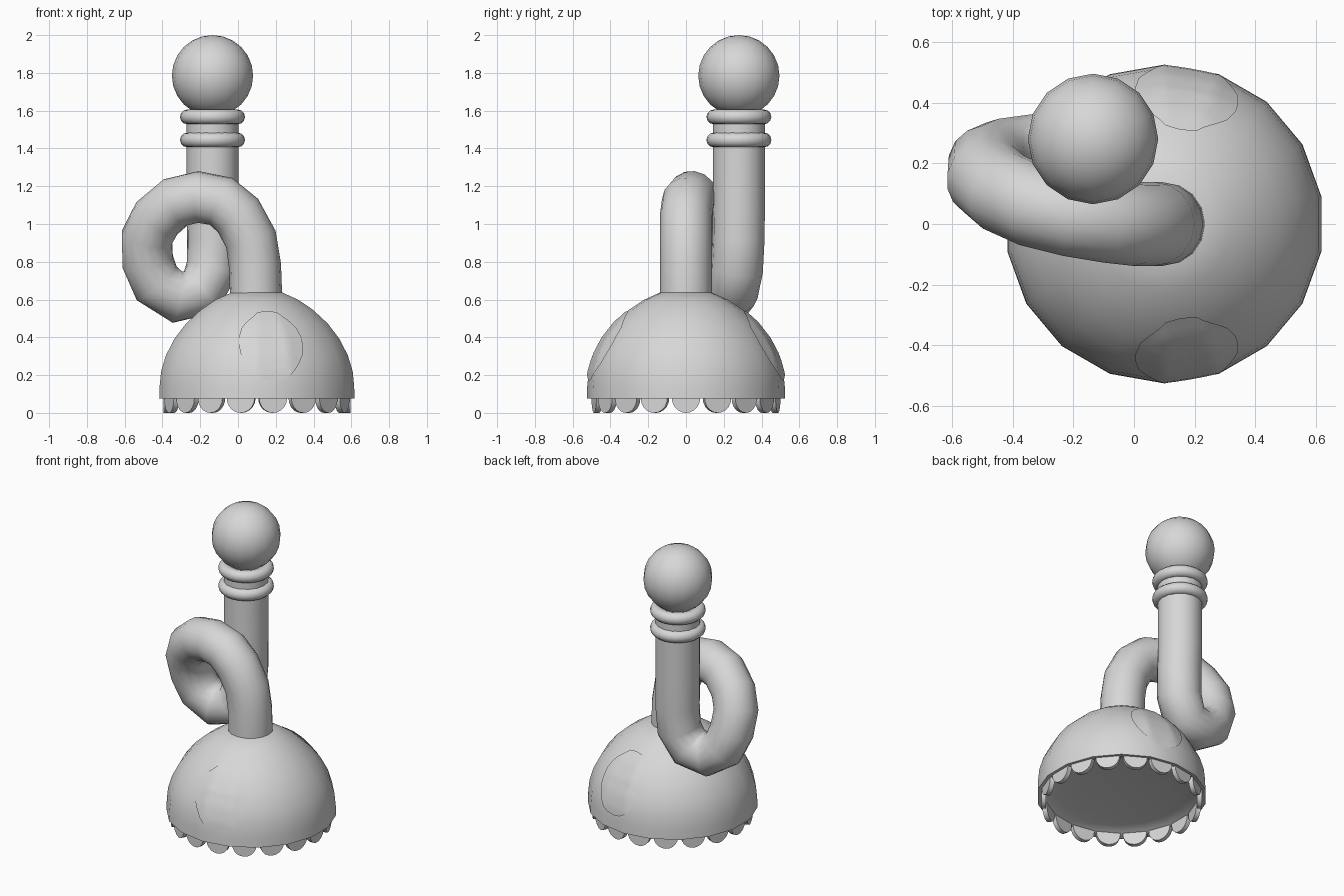
import bpy, bmesh, math
from mathutils import Vector, Matrix

cube = bpy.data.objects.get("Cube")
if cube:
    bpy.data.objects.remove(cube, do_unlink=True)

grey = bpy.data.materials.new("light_grey")
grey.use_nodes = True
colour = (0.68, 0.68, 0.68, 1)
grey.diffuse_color = colour
for node in grey.node_tree.nodes:
    if node.type == 'BSDF_PRINCIPLED':
        node.inputs["Base Color"].default_value = colour


def finish(obj, name, angle=40):
    obj.name = name
    obj.data.materials.clear()
    obj.data.materials.append(grey)
    bpy.ops.object.select_all(action='DESELECT')
    obj.select_set(True)
    bpy.context.view_layer.objects.active = obj
    bpy.ops.object.shade_smooth_by_angle(angle=math.radians(angle))
    return obj


def from_bmesh(bm, name):
    bmesh.ops.recalc_face_normals(bm, faces=bm.faces)
    mesh = bpy.data.meshes.new(name)
    bm.to_mesh(mesh)
    bm.free()
    obj = bpy.data.objects.new(name, mesh)
    bpy.context.collection.objects.link(obj)
    return finish(obj, name)


def lathe(name, profile, sides, centre, start):
    """Revolve (radius, height) points about a vertical axis, capping both ends."""
    bm = bmesh.new()
    rings = []
    for r, z in profile:
        ring = []
        for i in range(sides):
            a = start + math.tau * i / sides
            ring.append(bm.verts.new((centre[0] + r * math.cos(a), centre[1] + r * math.sin(a), z)))
        rings.append(ring)
    for lower, upper in zip(rings, rings[1:]):
        for i in range(sides):
            j = (i + 1) % sides
            bm.faces.new((lower[i], lower[j], upper[j], upper[i]))
    bm.faces.new(rings[0])
    bm.faces.new(rings[-1])
    return from_bmesh(bm, name)


SIDES = 18
BASE_X = 0.1
HEAD = (-0.135, 0.28)

# Dome with a very shallow recessed underside
recess = [(0.485 * math.cos(a), 0.08 + 0.045 * math.sin(a))
          for a in (math.radians(17 * k) for k in range(5, -1, -1))]
outer = [(0.525, 0.075), (0.523, 0.14), (0.515, 0.22), (0.489, 0.305), (0.443, 0.393),
         (0.38, 0.474), (0.3, 0.547), (0.22, 0.6), (0.137, 0.637)]
dome = lathe("dome_body", recess + outer, SIDES, (BASE_X, 0), math.pi / SIDES)

# Scalloped teeth around the lower rim
for i in range(SIDES):
    a = math.tau * i / SIDES
    bm = bmesh.new()
    place = (Matrix.Translation((BASE_X + 0.48 * math.cos(a), 0.48 * math.sin(a), 0.078))
             @ Matrix.Rotation(a, 4, 'Z') @ Matrix.Rotation(math.pi / 2, 4, 'Y'))
    bmesh.ops.create_cone(bm, cap_ends=True, segments=20, radius1=0.075,
                          radius2=0.075, depth=0.03, matrix=place)
    # Keep only the lower half of each disc
    bmesh.ops.bisect_plane(bm, geom=bm.verts[:] + bm.edges[:] + bm.faces[:],
                           plane_co=(0, 0, 0.085), plane_no=(0, 0, 1), clear_outer=True)
    bmesh.ops.scale(bm, verts=bm.verts, vec=(1, 1, 1.04),
                    space=Matrix.Translation((0, 0, -0.078)))
    from_bmesh(bm, "rim_tooth_" + str(i + 1))

# Thin oval pads wrapped onto the dome, front and back
for name, side in (("front_pad", -1), ("back_pad", 1)):
    normal = Vector((0.07, side * 0.4, 0.21)).normalized()
    centre = Vector((BASE_X, 0, 0.14)) + normal * 0.56
    across = Vector((0, 0, 1)).cross(normal).normalized()
    up = normal.cross(across)
    bm = bmesh.new()
    hub = bm.verts.new(centre)
    previous = None
    for k in range(1, 7):
        ring = [bm.verts.new(centre + across * (0.197 * k / 6 * math.cos(t))
                             + up * (0.245 * k / 6 * math.sin(t)))
                for t in (math.tau * i / 24 for i in range(24))]
        for i in range(24):
            j = (i + 1) % 24
            if previous:
                bm.faces.new((previous[i], ring[i], ring[j], previous[j]))
            else:
                bm.faces.new((hub, ring[i], ring[j]))
        previous = ring
    pad = from_bmesh(bm, name)
    wrap = pad.modifiers.new("wrap", 'SHRINKWRAP')
    wrap.target = dome
    wrap.wrap_method = 'NEAREST_SURFACEPOINT'
    wrap.wrap_mode = 'OUTSIDE_SURFACE'
    wrap.offset = 0.007
    bpy.ops.object.modifier_move_to_index(modifier="wrap", index=0)

# Looping tube
path = [(0.095, 0, 0.6), (0.095, 0, 0.64), (0.09, 0, 0.78), (0.068, 0, 0.92),
        (0, 0, 1.045), (-0.09, 0.01, 1.12), (-0.21, 0.03, 1.143), (-0.33, 0.06, 1.115),
        (-0.43, 0.105, 1.03), (-0.482, 0.15, 0.93), (-0.478, 0.19, 0.8), (-0.43, 0.21, 0.685),
        (-0.32, 0.225, 0.612), (-0.2, 0.245, 0.64), (-0.138, 0.27, 0.76),
        (-0.131, 0.278, 0.92), (*HEAD, 1.1), (*HEAD, 1.6)]
curve = bpy.data.curves.new("looped_tube", 'CURVE')
curve.dimensions = '3D'
curve.bevel_depth = 0.138
curve.bevel_resolution = 6
curve.use_fill_caps = True
spline = curve.splines.new('POLY')
spline.points.add(len(path) - 1)
for point, co in zip(spline.points, path):
    point.co = (*co, 1)
tube = bpy.data.objects.new("looped_tube", curve)
bpy.context.collection.objects.link(tube)
bpy.ops.object.select_all(action='DESELECT')
tube.select_set(True)
bpy.context.view_layer.objects.active = tube
bpy.ops.object.convert(target='MESH')
finish(bpy.context.view_layer.objects.active, "looped_tube", 60)

# Two collars on the neck
for name, z in (("lower_collar", 1.445), ("upper_collar", 1.567)):
    bpy.ops.mesh.primitive_torus_add(location=(*HEAD, z), major_radius=0.133, minor_radius=0.039,
                                     major_segments=24, minor_segments=12)
    finish(bpy.context.object, name)

# Round knob on top
bpy.ops.mesh.primitive_uv_sphere_add(segments=16, ring_count=12, radius=0.215,
                                     location=(*HEAD, 1.785))
finish(bpy.context.object, "top_knob")
